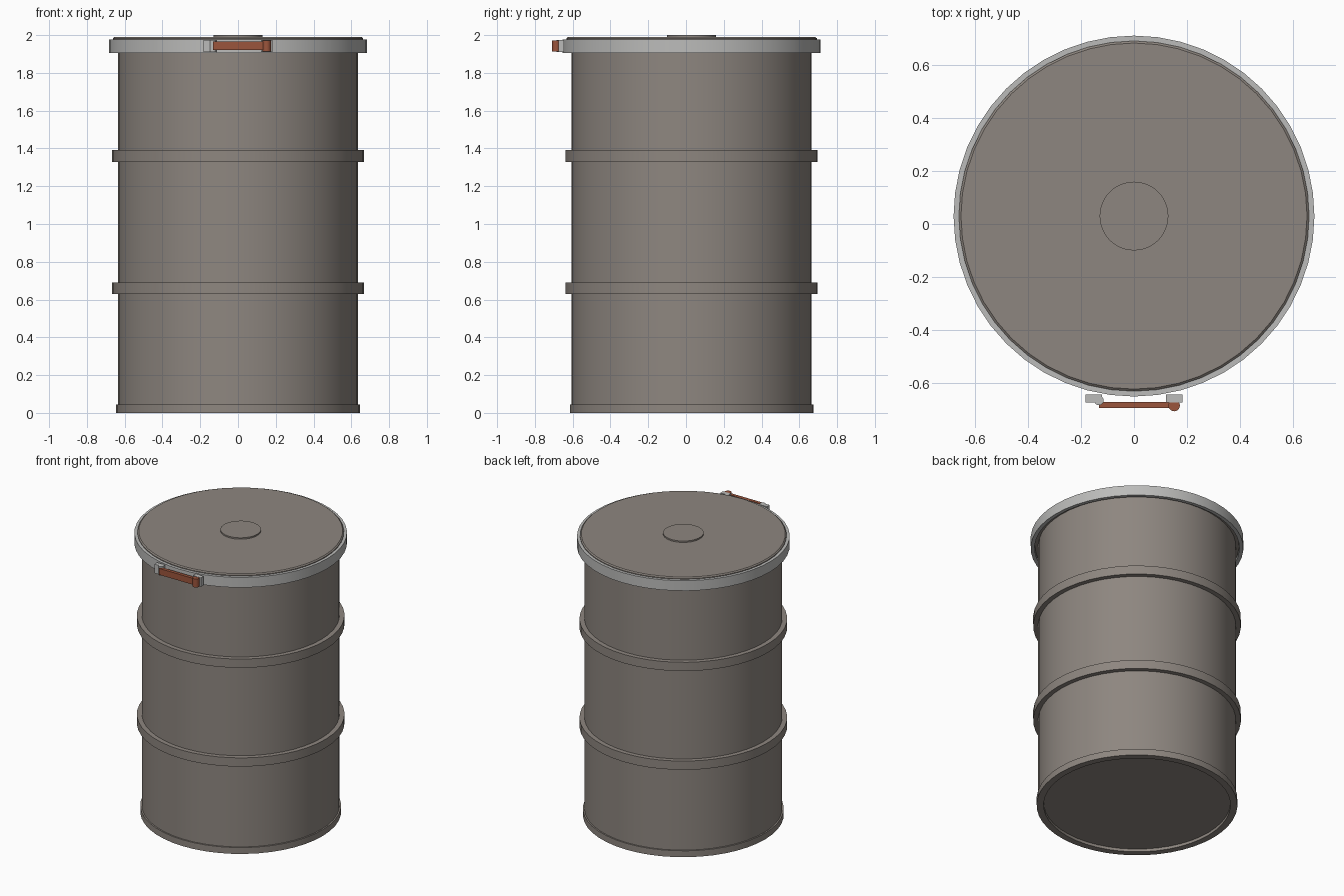
import bpy, bmesh, math

if "Cube" in bpy.data.objects:
    bpy.data.objects.remove(bpy.data.objects["Cube"])

CY = 0.03      # drum axis sits slightly behind the origin
SEG = 48


def material(name, rgb):
    m = bpy.data.materials.new(name)
    m.diffuse_color = (*rgb, 1)
    m.use_nodes = True
    m.node_tree.nodes["Principled BSDF"].inputs["Base Color"].default_value = m.diffuse_color
    return m


drum_paint = material("warm_grey_paint", (0.27, 0.24, 0.215))
steel = material("light_steel", (0.50, 0.50, 0.49))
rust = material("rust_red_lever", (0.33, 0.09, 0.045))


def finish(bm, name, mat, smooth=True):
    bmesh.ops.recalc_face_normals(bm, faces=bm.faces)
    mesh = bpy.data.meshes.new(name)
    bm.to_mesh(mesh)
    bm.free()
    mesh.materials.append(mat)
    ob = bpy.data.objects.new(name, mesh)
    bpy.context.collection.objects.link(ob)
    if smooth:
        bpy.ops.object.select_all(action='DESELECT')
        ob.select_set(True)
        bpy.context.view_layer.objects.active = ob
        bpy.ops.object.shade_smooth_by_angle(angle=math.radians(30))
    return ob


def lathe(name, profile, mat, closed=False, x=0, y=CY, seg=SEG):
    """Revolve (radius, z) points; open profiles get flat end caps."""
    bm = bmesh.new()
    rings = [[bm.verts.new((x + r * math.cos(i * math.tau / seg),
                            y + r * math.sin(i * math.tau / seg), z))
              for i in range(seg)] for r, z in profile]
    pairs = list(zip(rings, rings[1:]))
    if closed:
        pairs.append((rings[-1], rings[0]))
    else:
        bm.faces.new(rings[0])
        bm.faces.new(rings[-1])
    for a, b in pairs:
        for i in range(seg):
            j = (i + 1) % seg
            bm.faces.new((a[i], a[j], b[j], b[i]))
    return finish(bm, name, mat)


def band(name, r0, r1, z0, z1, mat):
    return lathe(name, [(r0, z0), (r1, z0), (r1, z1), (r0, z1)], mat, closed=True)


def box(name, lo, hi, mat):
    bm = bmesh.new()
    bmesh.ops.create_cube(bm, size=1)
    for v in bm.verts:
        v.co = [(a + b) / 2 + c * (b - a) for a, b, c in zip(lo, hi, v.co)]
    return finish(bm, name, mat, smooth=False)


# Drum shell with raised hoops and a bottom rim around a shallow recess
lathe("drum_body", [(0.635, 0.02), (0.635, 1.93)], drum_paint)
band("bottom_rim", 0.60, 0.645, 0.0, 0.045, drum_paint)
for label, z in (("lower", 0.66), ("upper", 1.36)):
    band(label + "_hoop", 0.62, 0.667, z - 0.031, z + 0.031, drum_paint)

# Lid with a softened edge and a low bung in the middle
lathe("lid", [(0.655, 1.92), (0.663, 1.928), (0.663, 1.983), (0.655, 1.99)], drum_paint)
lathe("bung", [(0.13, 1.98), (0.13, 2.0)], drum_paint)

# Clamp ring around the lid
band("clamp_ring", 0.658, 0.683, 1.905, 1.977, steel)

# Latch: two lugs, hinge pin, lever and its rounded end
for side, x in (("left", -0.152), ("right", 0.152)):
    box(side + "_latch_lug", (x - 0.031, -0.676, 1.91), (x + 0.031, -0.645, 1.974), steel)
lathe("hinge_pin", [(0.018, 1.91), (0.018, 1.974)], steel, x=-0.133, y=-0.668, seg=16)
box("latch_lever", (-0.132, -0.696, 1.92), (0.153, -0.673, 1.965), rust)
lathe("lever_end", [(0.022, 1.912), (0.022, 1.972)], rust, x=0.152, y=-0.687, seg=16)
